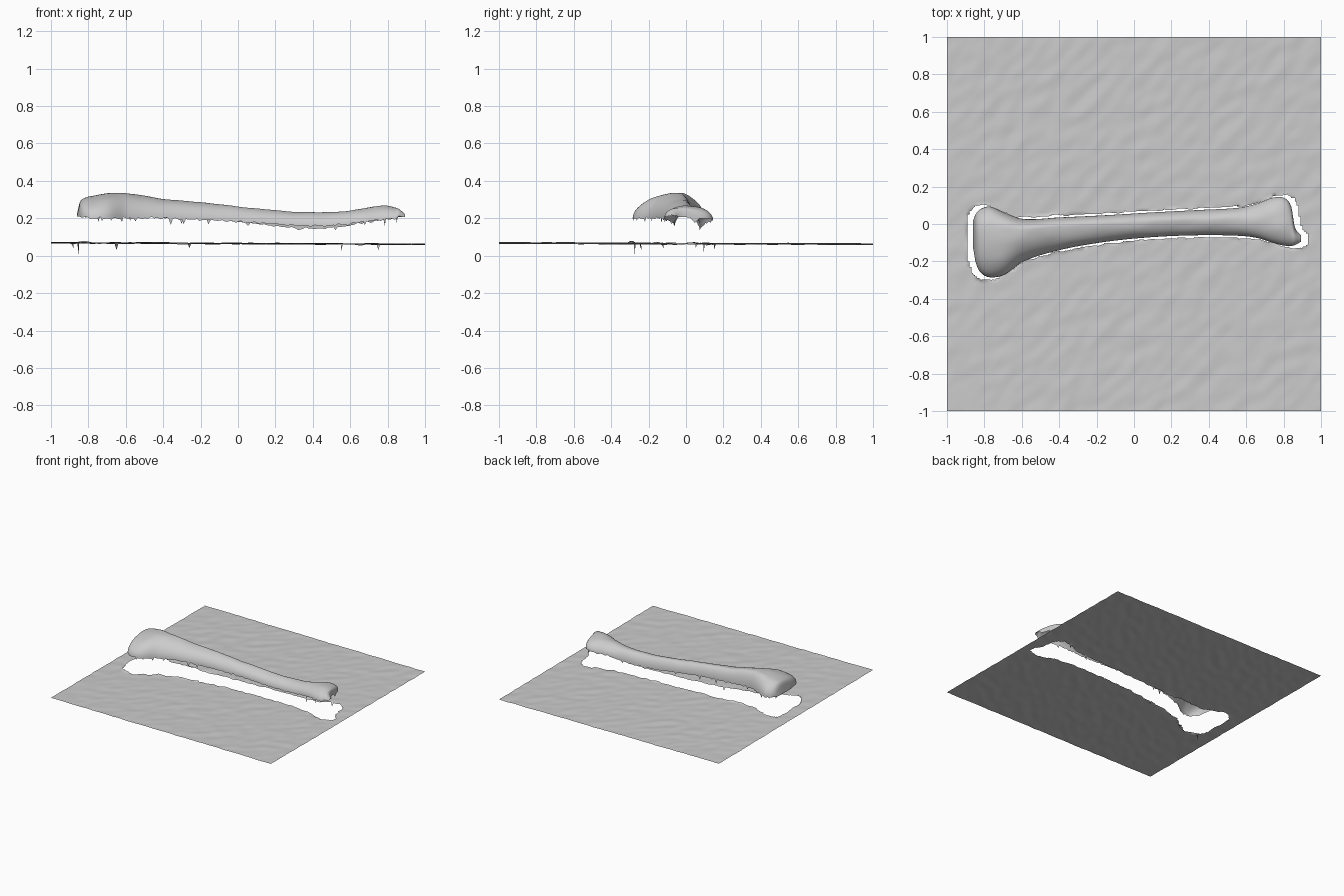
import bpy, bmesh, math, random
from mathutils import Vector, noise

if "Cube" in bpy.data.objects:
    bpy.data.objects.remove(bpy.data.objects["Cube"])

random.seed(4)

# Bone cross-sections: x, front y, back y, crest y, crest z, front rim z, back rim z
STATIONS = [
    (-0.86, -0.13, 0.02, -0.05, 0.225, 0.21, 0.21),
    (-0.845, -0.21, 0.055, -0.04, 0.285, 0.21, 0.21),
    (-0.82, -0.26, 0.08, -0.03, 0.308, 0.205, 0.21),
    (-0.77, -0.285, 0.093, -0.03, 0.322, 0.20, 0.21),
    (-0.69, -0.27, 0.06, -0.03, 0.337, 0.20, 0.21),
    (-0.59, -0.20, 0.027, -0.03, 0.333, 0.20, 0.21),
    (-0.40, -0.14, 0.035, -0.015, 0.305, 0.20, 0.205),
    (-0.15, -0.095, 0.047, 0.0, 0.28, 0.19, 0.195),
    (0.10, -0.07, 0.062, 0.01, 0.252, 0.175, 0.17),
    (0.35, -0.06, 0.075, 0.02, 0.232, 0.16, 0.145),
    (0.56, -0.063, 0.087, 0.02, 0.236, 0.165, 0.155),
    (0.66, -0.075, 0.11, 0.015, 0.25, 0.18, 0.175),
    (0.74, -0.10, 0.14, 0.01, 0.266, 0.19, 0.185),
    (0.80, -0.115, 0.14, 0.0, 0.267, 0.195, 0.195),
    (0.84, -0.117, 0.095, -0.02, 0.258, 0.20, 0.20),
    (0.86, -0.113, -0.015, -0.06, 0.25, 0.205, 0.205),
    (0.892, -0.095, -0.06, -0.08, 0.222, 0.21, 0.21),
]


def section(x):
    """Smoothly interpolated cross-section at x (monotone within each interval)."""
    x = min(max(x, STATIONS[0][0]), STATIONS[-1][0])
    i = max(k for k in range(len(STATIONS) - 1) if STATIONS[k][0] <= x)
    a, b = STATIONS[i], STATIONS[i + 1]
    p, q = STATIONS[max(i - 1, 0)], STATIONS[min(i + 2, len(STATIONS) - 1)]
    h = b[0] - a[0]
    t = (x - a[0]) / h
    out = []
    for c in range(1, 7):
        ma = (b[c] - p[c]) / (b[0] - p[0]) * h
        mb = (q[c] - a[c]) / (q[0] - a[0]) * h
        out.append((2*t**3 - 3*t*t + 1)*a[c] + (t**3 - 2*t*t + t)*ma
                   + (3*t*t - 2*t**3)*b[c] + (t**3 - t*t)*mb)
    return out


def finish(bm, name):
    bmesh.ops.recalc_face_normals(bm, faces=bm.faces)
    if sum(f.normal.z for f in bm.faces) < 0:
        bmesh.ops.reverse_faces(bm, faces=bm.faces)
    me = bpy.data.meshes.new(name)
    bm.to_mesh(me)
    bm.free()
    for p in me.polygons:
        p.use_smooth = True
    ob = bpy.data.objects.new(name, me)
    bpy.context.collection.objects.link(ob)


# Bone: open-bottomed shell lofted along x, with a ragged lower rim
bm = bmesh.new()
N, ARC = 220, 28
x0, x1 = STATIONS[0][0], STATIONS[-1][0]
rows = []
for i in range(N + 1):
    # rings bunch up towards both ends
    x = x0 + (x1 - x0) * (0.5 - 0.5 * math.cos(math.pi * i / N))
    yf, yb, yc, zt, zf, zr = section(x)
    row = []
    for j in range(ARC + 1):
        a = math.pi * j / ARC
        c, s = math.cos(a), math.sin(a)
        y = yc - (yc - yf) * c if c > 0 else yc - (yb - yc) * c
        rim = zf if c > 0 else zr
        z = rim + (zt - rim) * s
        z += 0.004 * s * noise.noise(Vector((x * 9, y * 14, 2)))
        if j in (0, ARC):
            z += 0.012 * noise.noise(Vector((x * 40, j, 0)))
            if random.random() < 0.05:
                z -= random.uniform(0.01, 0.035)
        row.append(bm.verts.new((x, y, z)))
    rows.append(row)
for r, q in zip(rows, rows[1:]):
    for j in range(ARC):
        bm.faces.new((r[j], q[j], q[j + 1], r[j + 1]))
# end walls
bm.faces.new(rows[0])
bm.faces.new(rows[-1][::-1])
finish(bm, "bone")


# Ground sheet: gently bumpy, with a gap a little larger than the bone outline
def gap(x):
    """Front and back y of the gap at x, or None outside it."""
    u = x / 1.04
    if not x0 < u < x1:
        return None
    yf, yb = section(u)[:2]
    w = 0.008 * noise.noise(Vector((x * 18, 0, 5)))
    return yf - 0.012 + w, yb + 0.01 + w


bm = bmesh.new()
CELLS = 200
bmesh.ops.create_grid(bm, x_segments=CELLS, y_segments=CELLS, size=1)
step = 2 / CELLS
for v in bm.verts:
    x, y = v.co.x, v.co.y
    v.co.z = 0.065 - 0.004 * x - 0.003 * y
    v.co.z += 0.0035 * noise.noise(Vector(((x + y) * 6, (x - y) * 11, 0)))
    g = gap(x)
    if g and abs(y) < 0.9:
        for edge in g:
            if abs(y - edge) < step / 2:
                v.co.y = edge
doomed = []
for f in bm.faces:
    c = f.calc_center_median()
    g = gap(c.x)
    if g and g[0] < c.y < g[1]:
        doomed.append(f)
bmesh.ops.delete(bm, geom=doomed, context='FACES')

# Ragged lip and a few hanging drips round the gap
lip = [v for v in bm.verts if v.is_boundary and abs(v.co.x) < 0.97 and abs(v.co.y) < 0.5]
for v in lip:
    v.co.z += 0.012 * noise.noise(Vector((v.co.x * 12, v.co.y * 12, 8)))
for x, y, z in [(-0.85, -0.27, 0.0), (-0.66, -0.23, 0.03), (0.55, 0.09, 0.02),
                (0.75, 0.14, 0.03), (-0.87, 0.05, 0.04), (-0.26, -0.11, 0.04)]:
    v = min(lip, key=lambda w: (w.co.x - x)**2 + (w.co.y - y)**2)
    v.co.z = z
finish(bm, "ground_sheet")
